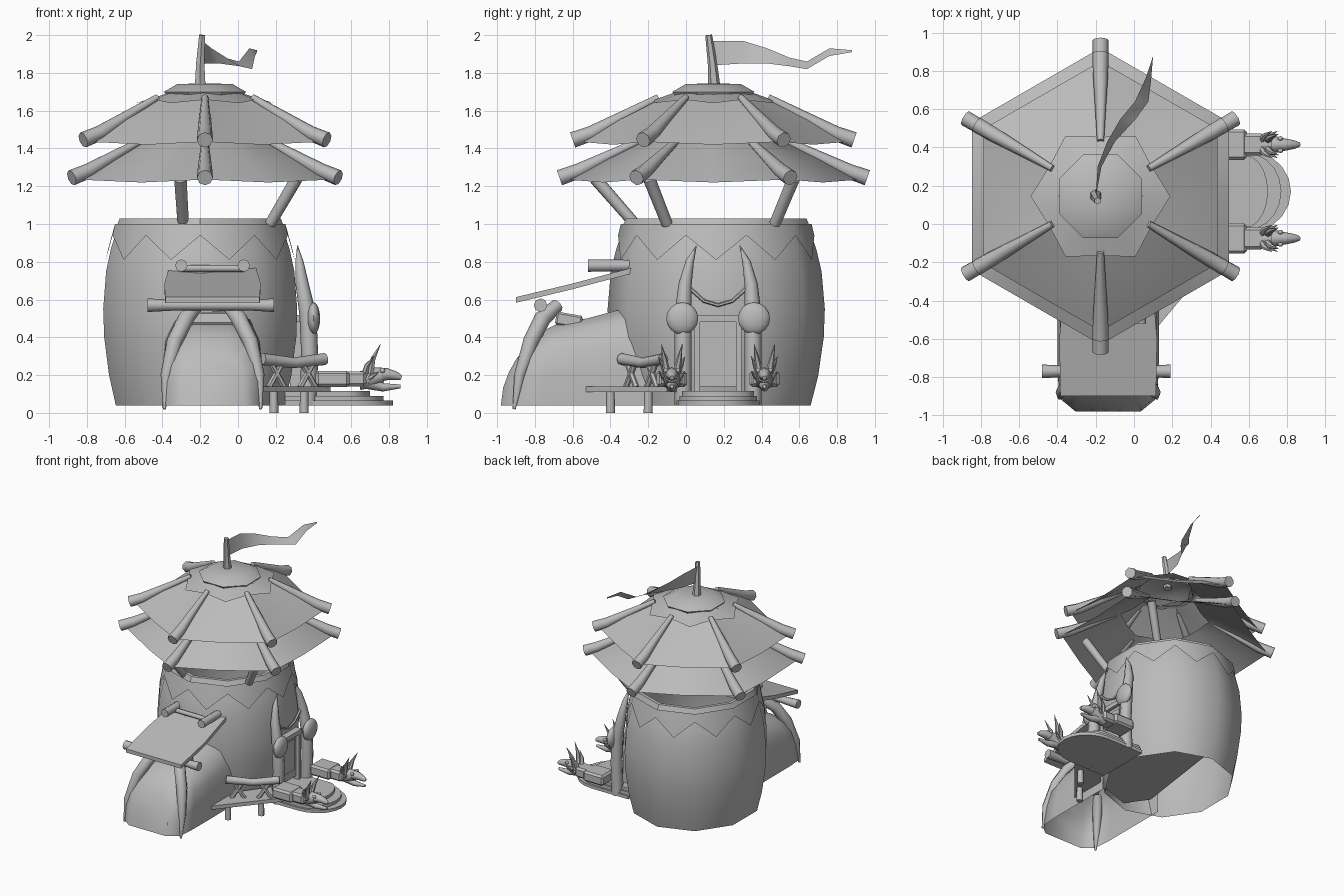
import bpy, bmesh, math
from math import sin, cos, pi, radians
from mathutils import Vector, Matrix

old = bpy.data.objects.get("Cube")
if old:
    bpy.data.objects.remove(old)

GREY = (0.5, 0.5, 0.5, 1)
mat = bpy.data.materials.new("plain grey")
mat.use_nodes = True
mat.diffuse_color = GREY
mat.node_tree.nodes["Principled BSDF"].inputs["Base Color"].default_value = GREY


def finish(name, bm, smooth=35):
    bmesh.ops.recalc_face_normals(bm, faces=bm.faces)
    me = bpy.data.meshes.new(name)
    bm.to_mesh(me)
    bm.free()
    me.materials.append(mat)
    ob = bpy.data.objects.new(name, me)
    bpy.context.collection.objects.link(ob)
    bpy.ops.object.select_all(action='DESELECT')
    bpy.context.view_layer.objects.active = ob
    ob.select_set(True)
    bpy.ops.object.shade_smooth_by_angle(angle=radians(smooth))
    return ob


def loft(name, rings, caps=(False, False), closed=True, smooth=35):
    """Skin a list of equally long rings of points."""
    bm = bmesh.new()
    rows = [[bm.verts.new(p) for p in r] for r in rings]
    n = len(rows[0])
    for a, b in zip(rows, rows[1:]):
        for i in range(n if closed else n - 1):
            j = (i + 1) % n
            bm.faces.new((a[i], a[j], b[j], b[i]))
    for use, row in zip(caps, (rows[0], rows[-1])):
        if use:
            bm.faces.new(row)
    return finish(name, bm, smooth)


def tube(name, pts, radii, sides=8):
    """Tapered round limb through points."""
    pts = [Vector(p) for p in pts]
    rings = []
    for i, p in enumerate(pts):
        d = (pts[min(i + 1, len(pts) - 1)] - pts[max(i - 1, 0)]).normalized()
        ref = Vector((1, 0, 0)) if abs(d.x) < 0.6 else Vector((0, 1, 0))
        u = d.cross(ref).normalized()
        v = d.cross(u)
        rings.append([p + radii[i] * (u * cos(2 * pi * k / sides) + v * sin(2 * pi * k / sides))
                      for k in range(sides)])
    return loft(name, rings, (True, True), smooth=50)


def box(name, center, size, rot=(0, 0, 0), bevel=0):
    bm = bmesh.new()
    m = Matrix.Translation(center)
    for ax, a in zip("XYZ", rot):
        m = m @ Matrix.Rotation(radians(a), 4, ax)
    bmesh.ops.create_cube(bm, size=1, matrix=m @ Matrix.Diagonal((*size, 1)))
    if bevel:
        bmesh.ops.bevel(bm, geom=bm.edges[:], offset=bevel, segments=1, affect='EDGES')
    return finish(name, bm)


def ball(name, center, size):
    bm = bmesh.new()
    bmesh.ops.create_uvsphere(bm, u_segments=12, v_segments=8, radius=1,
                              matrix=Matrix.Translation(center) @ Matrix.Diagonal((*size, 1)))
    return finish(name, bm, 60)


def prism(name, outline, z0, z1):
    return loft(name, [[(x, y, z) for x, y in outline] for z in (z0, z1)], (True, True))


# Ten sided barrel tower, open below
TX, TY, RX, RY, N = -0.2, 0.16, 0.54, 0.575, 10
PROFILE = [(0.04, .87), (0.2, .94), (0.4, .99), (0.55, 1), (0.75, .97), (0.87, .92), (0.98, .85)]


def wall(z):
    for (z0, r0), (z1, r1) in zip(PROFILE, PROFILE[1:]):
        if z <= z1:
            return r0 + (r1 - r0) * (z - z0) / (z1 - z0)
    return PROFILE[-1][1]


def oval(k, r, z):
    a = 2 * pi * k / N - pi / 2
    return Vector((TX + RX * r * cos(a), TY + RY * r * sin(a), z))


loft("tower_wall", [[oval(k, r, z) for k in range(N)] for z, r in PROFILE], smooth=50)
loft("tower_rim", [[oval(k, r, z) for k in range(N)]
                   for r, z in ((.86, .99), (.83, 1.03), (.78, 1.03), (.78, .97))])

# Half floor behind the side door
half = [oval(k, .9, 0) for k in range(N // 2 + 1)]
prism("tower_floor", [(p.x, p.y) for p in half] + [(-.32, -.19)], .11, .12)

# Zigzag trim round the top of the tower, one tooth per side
teeth = [[], [], []]
for k in range(2 * N):
    low = 0.81 if k % 2 else 0.94
    for row, z in zip(teeth, (low, max(low, 0.87), 1.0)):
        r = wall(z) + 0.028
        row.append((oval(k // 2, r, z) + oval((k + 1) // 2, r, z)) / 2)
loft("zigzag_trim", teeth, smooth=50)

# Two tier hexagonal roof
CX, CY = -0.175, 0.145


def polar(a, r, z):
    return Vector((CX + r * cos(a), CY + r * sin(a), z))


def hexagon(r, z, sag=0):
    ring = []
    for k in range(12):
        mid = k % 2
        ring.append(polar(pi * k / 6 - pi / 2, r * (0.866 if mid else 1), z - sag * mid))
    return ring


for tier, spec in {"lower": ((.775, 1.235), (.57, 1.345), (.33, 1.46)),
                   "upper": ((.705, 1.435), (.51, 1.555), (.25, 1.68))}.items():
    loft(tier + "_roof", [hexagon(r, z, 0.015) for r, z in spec])
    (r0, z0), _, (r1, z1) = spec
    for k in range(6):
        a = pi / 3 * k - pi / 2
        tube(f"{tier}_roof_beam_{k}",
             [polar(a, r0 + .04, z0 + .01), polar(a, r0 - .06, z0 + .045), polar(a, r1 + .04, z1 - .01)],
             [.042, .04, .018])

# Pointed collar, cap and pole
loft("roof_collar", [[polar(pi / 6 * k, f * (.31 if k % 2 else .365), z + (.018 if k % 2 else 0))
                      for k in range(12)] for f, z in ((1, 1.64), (.6, 1.685))])
loft("roof_cap", [[polar(pi / 4 * k + pi / 8, r, z) for k in range(8)]
                  for r, z in ((.22, 1.68), (.235, 1.7), (.16, 1.74), (.03, 1.745))], (False, True))
tube("flag_pole", [(-.2, .15, 1.72), (-.2, .14, 1.85), (-.19, .12, 2)], [.033, .025, .018], 6)

# Rippling, slightly twisted flag
FLAG = [(-.2, .14, 1.97, 1.84, 0), (-.18, .3, 1.97, 1.85, .01), (-.12, .43, 1.93, 1.85, .02),
        (-.03, .55, 1.88, 1.835, .04), (.04, .64, 1.86, 1.82, .035),
        (.075, .76, 1.93, 1.89, .015), (.1, .88, 1.92, 1.91, 0)]
loft("flag", [[(x - t, y, a), (x + t, y, b)] for x, y, a, b, t in FLAG], closed=False, smooth=60)

# Struts between tower and roof
for i, (a, b) in enumerate([((-.29, -.27, 1), (-.305, -.48, 1.24)),
                            ((.17, -.1, 1), (.31, -.195, 1.24)),
                            ((.17, .47, 1), (.31, .57, 1.24))]):
    tube(f"roof_strut_{i}", [a, b], [.03, .033])

# Front entrance hump with a bulging front
HX = -0.135
ARCH = [(-1, 0), (-1, .35), (-.95, .65), (-.75, .87), (-.35, .98),
        (.35, .98), (.75, .87), (.95, .65), (1, .35), (1, 0)]
HUMP = [(-.98, .17, .27, .1), (-.91, .255, .38, .12), (-.76, .265, .44, .08),
        (-.55, .265, .47, .03), (-.34, .265, .52, 0), (-.2, .265, .52, 0)]
loft("entrance_hump", [[(HX + w * u, y + lean * v * v, .04 + h * v) for u, v in ARCH]
                       for y, w, h, lean in HUMP], (True, False), closed=False, smooth=60)
box("entrance_lintel", (HX, -.62, .49), (.24, .14, .07), (-10, 0, 0), .01)

# Entrance tusks and awning
for side, s in (("left", 1), ("right", -1)):
    tube(side + "_entrance_tusk",
         [(HX + s * x, y, z) for x, y, z in ((.255, -.91, .02), (.245, -.88, .2), (.2, -.82, .38),
                                             (.14, -.76, .5), (.08, -.68, .57))],
         [.008, .03, .042, .045, .035])
    tube(side + "_awning_peg", [(HX + s * .165, -.52, .78), (HX + s * .165, -.27, .78)], [.033, .03])
loft("awning", [[(HX + s * w, y, z + t) for s, t in ((-1, 0), (1, 0), (1, .03), (-1, .03))]
                for y, z, w in ((-.9, .583, .25), (-.6, .655, .255), (-.28, .74, .23))], (True, True))
tube("awning_top_bar", [(HX - .17, -.4, .765), (HX + .17, -.4, .765)], [.018, .018])
tube("awning_roller", [(HX - .345, -.77, .57), (HX - .2, -.77, .57), (HX + .2, -.77, .57),
                       (HX + .325, -.77, .57)], [.036, .028, .028, .036])

# Side door with frame
DY = 0.17
box("side_door", (.31, DY, .31), (.06, .19, .34))
box("door_inner_panel", (.343, DY, .33), (.008, .14, .25))
for s in (-1, 1):
    box(f"door_jamb_{s}", (.32, DY + s * .11, .3), (.09, .03, .4))
box("door_head", (.32, DY, .5), (.09, .27, .035))

# Rounded steps
for i, (reach, wide) in enumerate(((.82, .22), (.77, .205), (.7, .19))):
    arc = [(.25, DY - wide)]
    arc += [(.58 + (reach - .58) * cos(a), DY + wide * sin(a))
            for a in [pi * (k / 10 - .5) for k in range(11)]]
    prism(f"step_{i}", arc + [(.25, DY + wide)], .04 + .025 * i, .065 + .025 * i)


def beast(label, y):
    """Stone beast with open jaws and swept horns."""
    box(label + "_beast_cuff", (.5, y, .18), (.18, .16, .085), bevel=.015)
    box(label + "_beast_body", (.62, y, .18), (.12, .115, .08), bevel=.015)
    tube(label + "_beast_neck", [(.64, y, .17), (.7, y, .18), (.76, y, .2)], [.05, .045, .04])
    tube(label + "_beast_snout", [(.72, y, .2), (.79, y, .205), (.84, y, .195), (.865, y, .185)],
         [.042, .032, .022, .012])
    tube(label + "_beast_jaw", [(.69, y, .16), (.77, y, .135), (.86, y, .14)], [.035, .022, .01])
    for s in (-1, 1):
        for j, (x, z, dx, dy, dz) in enumerate(((.7, .21, .055, .03, .155), (.67, .2, .05, .045, .1),
                                                (.69, .17, .06, .045, .05))):
            a = Vector((x, y + s * .025, z))
            d = Vector((dx, s * dy, dz))
            tube(f"{label}_beast_horn_{s}_{j}", [a, a + d * .5 + Vector((-.012, 0, 0)), a + d],
                 [.02, .014, .001], 6)
        ball(f"{label}_beast_eye_{s}", (.765, y + s * .032, .225), (.014, .012, .014))


# Horn pillars, shields and beasts either side of the steps
for side, s in (("left", 1), ("right", -1)):
    tube(side + "_door_horn",
         [(x, DY + s * y, z) for x, y, z in ((.37, .185, .04), (.38, .185, .3), (.37, .185, .52),
                                             (.34, .175, .68), (.325, .15, .8), (.315, .115, .885))],
         [.045, .045, .045, .035, .022, .002])
    ball(side + "_shield", (.4, DY + s * .19, .5), (.035, .085, .085))
    beast(side, DY + s * .245)
tube("garland", [(.34, DY + .15 * t, .57 + .09 * t * t) for t in (-1, -.5, 0, .5, 1)],
     [.012, .01, .01, .01, .012], 6)

# Corner deck on posts with a crossed railing
prism("deck", [(.13, -.53), (.49, -.1), (.3, 0), (.02, -.38)], .11, .14)
for i, (x, y) in enumerate(((.19, -.4), (.35, -.2))):
    tube(f"deck_post_{i}", [(x, y, 0), (x, y, .12)], [.024, .022])
A, B = Vector((.13, -.34, .285)), Vector((.46, -.12, .285))
tube("deck_rail", [A, A.lerp(B, .5) + Vector((0, 0, -.02)), B], [.032, .028, .032])
foot = Vector((0, 0, -.15))
for i, (p, q) in enumerate(((.1, .35), (.35, .1), (.6, .85), (.85, .6))):
    tube(f"deck_brace_{i}", [A.lerp(B, p), A.lerp(B, q) + foot], [.016, .016], 6)
